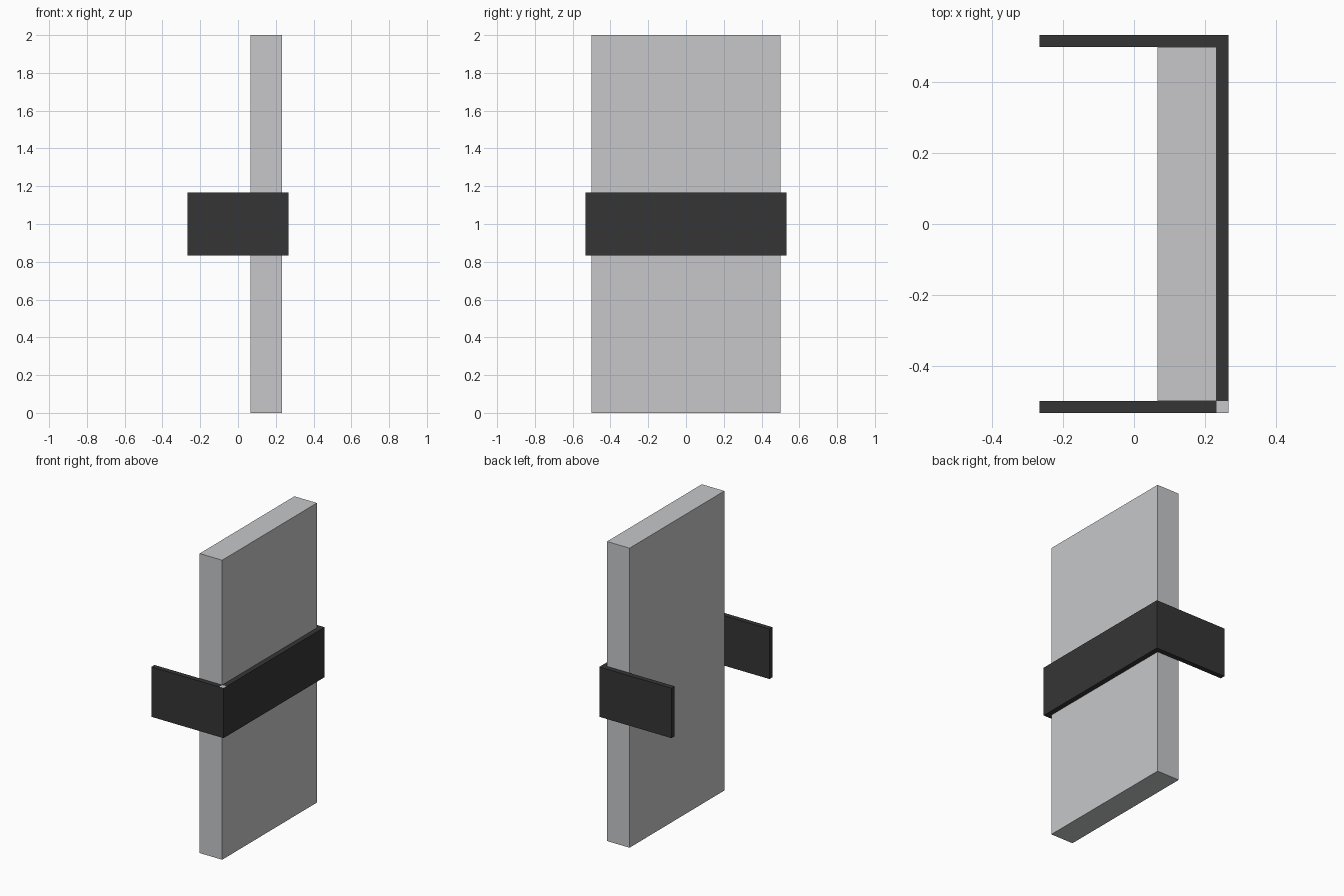
import bpy, bmesh
from mathutils import Vector

if "Cube" in bpy.data.objects:
    bpy.data.objects.remove(bpy.data.objects["Cube"])


def material(name, rgb):
    m = bpy.data.materials.new(name)
    m.diffuse_color = (*rgb, 1)
    m.use_nodes = True
    m.node_tree.nodes["Principled BSDF"].inputs["Base Color"].default_value = m.diffuse_color
    return m


LIGHT = material("light_grey", (0.571, 0.575, 0.585))
DARK = material("dark_grey", (0.036, 0.036, 0.036))


def box(name, lo, hi, mats, cut_y=None):
    """Axis-aligned box between two corners, optionally split at y = cut_y."""
    lo, hi = Vector(lo), Vector(hi)
    bm = bmesh.new()
    bmesh.ops.create_cube(bm, size=1)
    for v in bm.verts:
        v.co = (lo + hi) / 2 + v.co * (hi - lo)
    if cut_y is not None:
        bmesh.ops.bisect_plane(bm, geom=bm.verts[:] + bm.edges[:] + bm.faces[:],
                               plane_co=(0, cut_y, 0), plane_no=(0, 1, 0))
        # small light patch on top of the front corner
        bm.normal_update()
        for f in bm.faces:
            if f.normal.z > 0.9 and f.calc_center_median().y < cut_y:
                f.material_index = 1
    me = bpy.data.meshes.new(name)
    bm.to_mesh(me)
    bm.free()
    for m in mats:
        me.materials.append(m)
    ob = bpy.data.objects.new(name, me)
    bpy.context.collection.objects.link(ob)
    return ob


T = 1 / 30                      # band thickness
Z0, Z1 = 5 / 6, 7 / 6           # band bottom and top
X0, X1 = 2 / 30, 7 / 30         # slab depth

# Upright slab
box("slab", (X0, -0.5, 0), (X1, 0.5, 2), [LIGHT])

# Band across the outer face, with its two side arms
box("band_plate", (X1, -0.5 - T, Z0), (X1 + T, 0.5 + T, Z1), [DARK, LIGHT], cut_y=-0.5)
for name, y in (("front_arm", -0.5 - T), ("back_arm", 0.5)):
    box(name, (-8 / 30, y, Z0), (X1, y + T, Z1), [DARK])
